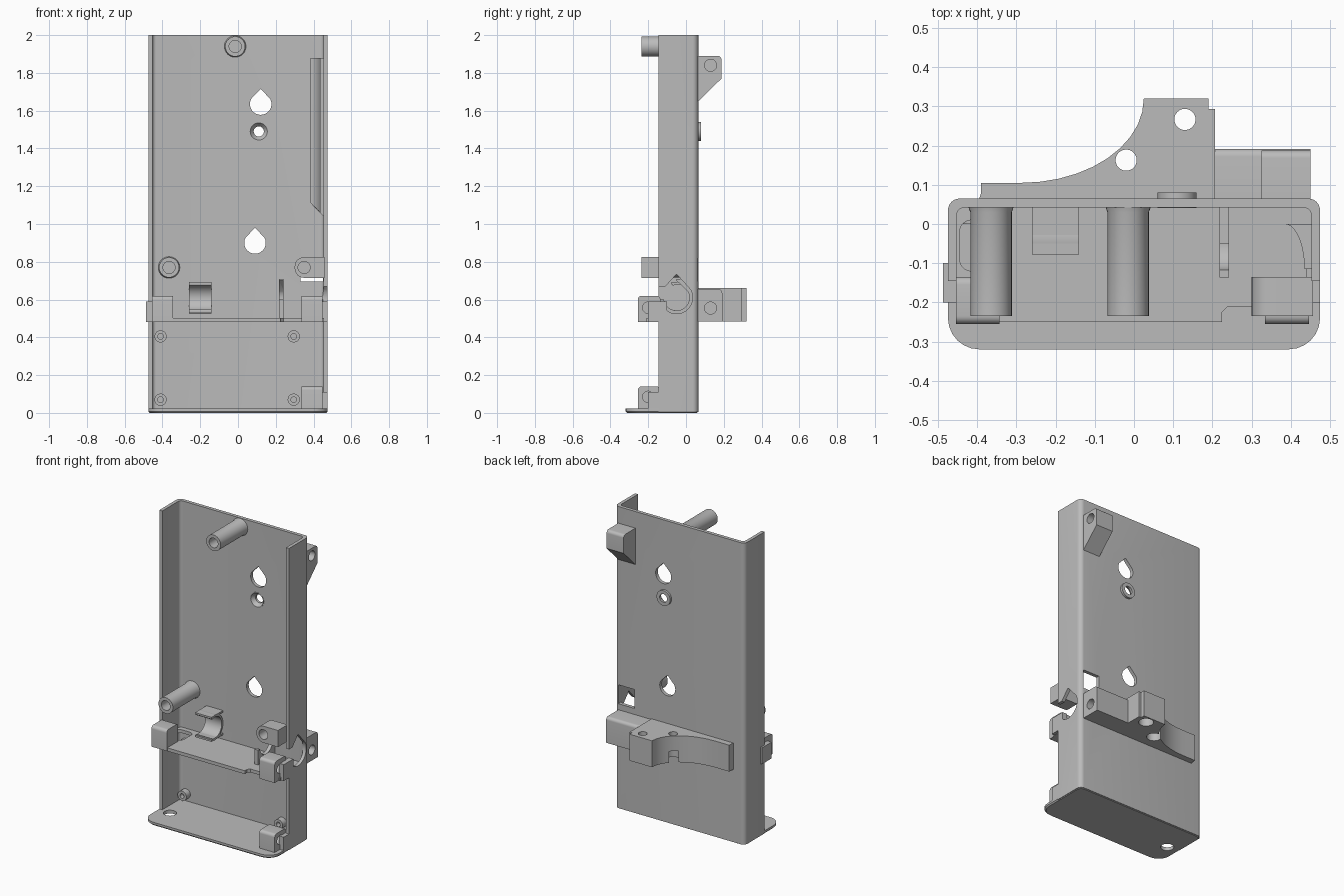
import bpy, bmesh
from math import sin, cos, pi, radians
from mathutils import Vector

if "Cube" in bpy.data.objects:
    bpy.data.objects.remove(bpy.data.objects["Cube"])

GREY = (0.5, 0.5, 0.5, 1)
grey = bpy.data.materials.new("grey plastic")
grey.use_nodes = True
grey.diffuse_color = GREY
grey.node_tree.nodes["Principled BSDF"].inputs["Base Color"].default_value = GREY
parts = []


def place(axis, u, v, w):
    return {"x": (w, u, v), "y": (u, w, v), "z": (u, v, w)}[axis]


def loft(name, rings, axis):
    """Skin a stack of (outline, depth) rings and cap both ends."""
    bm = bmesh.new()
    loops = [[bm.verts.new(place(axis, u, v, w)) for u, v in pts] for pts, w in rings]
    n = len(loops[0])
    for a, b in zip(loops, loops[1:]):
        for i in range(n):
            bm.faces.new((a[i], a[(i + 1) % n], b[(i + 1) % n], b[i]))
    bm.faces.new(loops[0])
    bm.faces.new(loops[-1])
    bmesh.ops.recalc_face_normals(bm, faces=bm.faces)
    mesh = bpy.data.meshes.new(name)
    bm.to_mesh(mesh)
    bm.free()
    mesh.materials.append(grey)
    ob = bpy.data.objects.new(name, mesh)
    bpy.context.collection.objects.link(ob)
    parts.append(ob)
    return ob


def prism(name, pts, axis, lo, hi):
    return loft(name, [(pts, lo), (pts, hi)], axis)


def box(name, x, y, z):
    return prism(name, [(x[0], y[0]), (x[1], y[0]), (x[1], y[1]), (x[0], y[1])], "z", *z)


def circle(u, v, r, n=32):
    return [(u + r * cos(2 * pi * i / n), v + r * sin(2 * pi * i / n)) for i in range(n)]


def teardrop(u, v, r, tip):
    arc = [radians(150 + 240 * i / 28) for i in range(29)]
    return [(u + r * cos(a), v + r * sin(a)) for a in arc] + [(u, v + tip)]


def rounded(points, steps=6):
    """Outline from (u, v, corner radius) with tangent-blended corners."""
    out, n = [], len(points)
    for i, (u, v, r) in enumerate(points):
        p = Vector((u, v))
        if not r:
            out.append((u, v))
            continue
        a = p + (Vector(points[i - 1][:2]) - p).normalized() * r
        b = p + (Vector(points[(i + 1) % n][:2]) - p).normalized() * r
        centre = a + b - p
        for k in range(steps + 1):
            t = k / steps * pi / 2
            out.append(tuple(centre + (p - b) * cos(t) + (p - a) * sin(t)))
    return out


def cut(ob, *cutters):
    for c in cutters:
        mod = ob.modifiers.new("cut", "BOOLEAN")
        mod.operation, mod.solver, mod.object = "DIFFERENCE", "EXACT", c
    mesh = bpy.data.meshes.new_from_object(ob.evaluated_get(bpy.context.evaluated_depsgraph_get()))
    ob.modifiers.clear()
    ob.data = mesh
    for c in cutters:
        parts.remove(c)
        bpy.data.objects.remove(c)
    return ob


def hole(axis, u, v, r, lo, hi):
    return prism("cutter", circle(u, v, r), axis, lo, hi)


# U-shaped housing
BACK, INNER, RIM = 0.065, 0.042, -0.145
shell = prism("housing", rounded([
    (-0.475, RIM, 0), (-0.475, BACK, 0.03), (0.475, BACK, 0.03), (0.475, RIM, 0),
    (0.453, RIM, 0), (0.453, INNER, 0.02), (-0.453, INNER, 0.02), (-0.453, RIM, 0)]), "z", 0.004, 2)
cut(shell,
    prism("cutter", teardrop(0.12, 1.635, 0.057, 0.08), "y", -0.1, 0.2),
    prism("cutter", teardrop(0.09, 0.9, 0.057, 0.08), "y", -0.1, 0.2),
    hole("y", 0.11, 1.49, 0.045, -0.1, 0.2),
    box("cutter", (0.33, 0.45), (-0.01, 0.2), (0.695, 0.82)),
    prism("cutter", teardrop(-0.05, 0.61, 0.085, 0.125), "x", 0.4, 0.6),
    box("cutter", (0.4, 0.6), (-0.3, -0.07), (0.57, 0.67)))

# Bottom plate with rounded front corners and a cable hole
outline = [(-0.475, -0.32, 0.08), (0.475, -0.32, 0.08), (0.475, BACK, 0.03), (-0.475, BACK, 0.03)]
inset = [(u * 0.985, v + (0.007 if v < 0 else -0.007), r) for u, v, r in outline]
plate = loft("bottom_plate", [(rounded(inset), 0), (rounded(outline), 0.008), (rounded(outline), 0.022)], "z")
cut(plate, hole("z", -0.39, -0.155, 0.04, -0.1, 0.1))

# Middle shelf with a stepped front edge
shelf = prism("shelf", [(-0.455, 0.05), (-0.455, -0.25), (0.225, -0.25), (0.225, -0.225),
                        (0.24, -0.21), (0.455, -0.21), (0.455, 0.05)], "z", 0.48, 0.502)
cut(shelf, prism("cutter", rounded([(-0.445, -0.12, 0.03), (-0.33, -0.12, 0.03),
                                    (-0.33, 0.01, 0.03), (-0.445, 0.01, 0.03)]), "z", 0.4, 0.6))

# Pierced front lugs
for name, x0, x1, z0, z1 in (("left_shelf_lug", 0.335, 0.447, 0.482, 0.62),
                             ("right_shelf_lug", -0.455, -0.343, 0.482, 0.62),
                             ("bottom_lug", 0.335, 0.447, 0.01, 0.14)):
    lug = prism(name, rounded([(-0.255, z0, 0), (-0.135, z0, 0), (-0.135, z1, 0.02), (-0.255, z1, 0.02)]),
                "x", x0, x1)
    if x0 > 0:
        cut(lug, hole("x", -0.2, z0 + 0.075, 0.03, x0 + 0.03, 0.6))
    # Web tying the lug to the side wall
    wall = 0.453 if x0 > 0 else -0.475
    box(name + "_web", (wall - 0.012, wall + 0.022), (-0.2, -0.1), (z0, z1 - 0.03))

# Tall screw standoffs with a flared foot
for name, x, z in (("top_standoff", -0.015, 1.94), ("right_standoff", -0.365, 0.77)):
    post = loft(name, [(circle(x, z, 0.053), -0.235), (circle(x, z, 0.053), 0.03),
                       (circle(x, z, 0.06), 0.05)], "y")
    cut(post, hole("y", x, z, 0.032, -0.3, -0.08))

# Side standoff block carried by the wall
block = prism("left_standoff", rounded([(0.30, 0.715, 0.05), (0.457, 0.715, 0),
                                        (0.457, 0.825, 0), (0.30, 0.825, 0.05)]), "y", -0.235, -0.135)
cut(block, hole("y", 0.35, 0.77, 0.032, -0.3, -0.15))

# Small bosses in the lower bay
for x in (-0.41, 0.295):
    for z in (0.07, 0.405):
        cut(prism("small_boss", circle(x, z, 0.032), "y", 0.0, 0.05), hole("y", x, z, 0.015, -0.1, 0.03))

# Countersunk screw ring in the back wall
ring = loft("screw_ring", [(circle(0.11, 1.49, 0.05), 0.041), (circle(0.11, 1.49, 0.05), 0.08)], "y")
cut(ring, loft("cutter", [(circle(0.11, 1.49, 0.05), 0.035), (circle(0.11, 1.49, 0.027), 0.065),
                          (circle(0.11, 1.49, 0.027), 0.1)], "y"))

# C-shaped tube clip, open at the front
arc = [radians(-115 + 230 * i / 20) for i in range(21)]
prism("tube_clip", [(-0.04 + 0.083 * cos(a), 0.61 + 0.083 * sin(a)) for a in arc]
      + [(-0.04 + 0.07 * cos(a), 0.61 + 0.07 * sin(a)) for a in reversed(arc)], "x", -0.26, -0.14)
for z in (0.53, 0.68):
    box("clip_lip", (-0.26, -0.14), (-0.078, 0.045), (z, z + 0.012))

# Tube support panel with a teardrop opening
panel = box("tube_support", (0.218, 0.242), (-0.137, 0.05), (0.49, 0.71))
cut(panel, prism("cutter", teardrop(-0.05, 0.61, 0.068, 0.09), "x", 0.1, 0.3),
    box("cutter", (0.1, 0.3), (-0.3, -0.05), (0.6, 0.8)))

# Curved retaining rib on the side wall, sloped at its lower end
sweep = [radians(90 * i / 10) for i in range(11)]
rib = prism("retaining_rib", [(0.46, 0.0)] + [(0.385 + 0.05 * sin(t), -0.115 + 0.115 * cos(t)) for t in sweep]
            + [(0.46, -0.115)], "z", 1.0, 1.88)
cut(rib, prism("cutter", [(0.3, 0.9), (0.5, 0.9), (0.5, 0.995), (0.3, 1.195)], "y", -0.3, 0.2))

# Upper rear hinge knuckle
knuckle = prism("upper_hinge", rounded([(0.05, 1.635, 0), (0.188, 1.77, 0), (0.188, 1.89, 0.02), (0.05, 1.89, 0)]),
                "x", 0.325, 0.45)
cut(knuckle, hole("x", 0.13, 1.84, 0.032, 0.36, 0.6))

# Lower rear hinge knuckle and its block
lower = prism("lower_hinge", rounded([(0.05, 0.485, 0), (0.192, 0.485, 0), (0.192, 0.655, 0.02), (0.05, 0.655, 0)]),
              "x", 0.19, 0.45)
cut(lower, hole("x", 0.13, 0.555, 0.032, 0.36, 0.6))

# Rear bracket with a concave sweep and two screw holes
curve = [(-0.29 + 0.315 * sin(t), 0.105 + 0.215 * (1 - cos(t))) for t in sweep]
bracket = prism("rear_bracket", [(-0.4, 0.05), (-0.39, 0.08), (-0.39, 0.105)] + curve
                + [(0.19, 0.32), (0.19, 0.293), (0.207, 0.293), (0.207, 0.05)], "z", 0.485, 0.66)
for x, y in ((-0.02, 0.163), (0.13, 0.267)):
    cut(bracket, hole("z", x, y, 0.027, 0.4, 0.8), hole("z", x, y, 0.045, 0.4, 0.56))

# Smooth the curved surfaces, keep the edges crisp
bpy.ops.object.select_all(action="DESELECT")
for ob in parts:
    ob.select_set(True)
bpy.context.view_layer.objects.active = parts[0]
bpy.ops.object.shade_smooth_by_angle(angle=radians(30))
